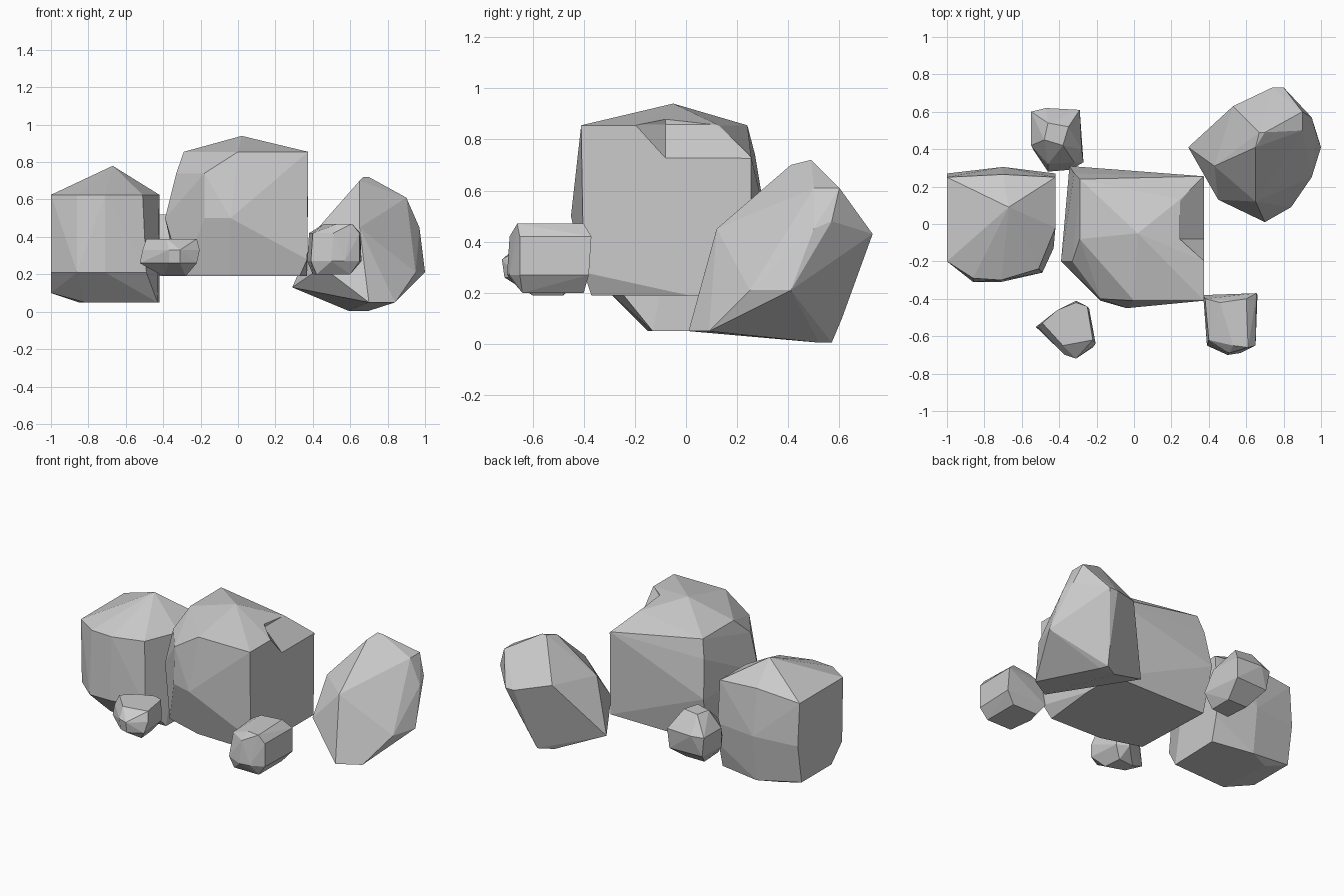
import bpy, bmesh


def rock(name, layers):
    """Faceted stone: hull wrapped around a stack of horizontal cross-sections."""
    bm = bmesh.new()
    for z, outline in layers:
        for x, y in outline:
            bm.verts.new((x, y, z))
    bmesh.ops.convex_hull(bm, input=bm.verts[:])
    loose = [v for v in bm.verts if not v.link_faces]
    bmesh.ops.delete(bm, geom=loose, context='VERTS')
    bmesh.ops.dissolve_limit(bm, angle_limit=0.06, verts=bm.verts[:], edges=bm.edges[:])
    bmesh.ops.recalc_face_normals(bm, faces=bm.faces[:])
    me = bpy.data.meshes.new(name)
    bm.to_mesh(me)
    bm.free()
    ob = bpy.data.objects.new(name, me)
    bpy.context.collection.objects.link(ob)
    return ob


# Large central boulder
center = rock("center_boulder", [
    (0.19, [(0.33, -0.37), (-0.04, -0.36), (-0.30, -0.28), (-0.32, 0.26),
            (0.04, 0.26), (0.37, 0.255), (0.37, 0.01), (0.32, -0.09)]),
    (0.28, [(0.37, -0.40), (0.37, -0.08)]),
    (0.50, [(-0.04, -0.45), (-0.18, -0.41), (-0.39, -0.2), (-0.345, 0.31), (0.375, -0.41)]),
    (0.74, [(-0.18, -0.40), (-0.33, -0.2), (-0.32, 0.27)]),
    (0.73, [(0.04, 0.26), (0.375, 0.255)]),
    (0.855, [(0.375, -0.41), (0.0, -0.41), (-0.29, -0.08), (-0.29, 0.24),
             (0.04, 0.16), (0.245, 0.13), (0.375, -0.2)]),
    (0.94, [(0.02, -0.05)])])

# Chip knocked off its top right edge
chip = rock("chip_cutter", [
    (0.725, [(0.376, -0.08), (0.376, 0.26), (0.45, -0.08), (0.45, 0.26)]),
    (0.858, [(0.376, -0.2), (0.45, -0.2), (0.245, -0.08), (0.245, 0.13)]),
    (1.0, [(0.45, -0.2), (0.376, -0.2), (0.245, -0.08), (0.245, 0.13), (0.45, 0.26)])])
chip.hide_render = True
chip.hide_viewport = True
cut = center.modifiers.new("chip", 'BOOLEAN')
cut.operation = 'DIFFERENCE'
cut.solver = 'EXACT'
cut.object = chip

# Left boulder with a peaked top
rock("left_boulder", [
    (0.05, [(-0.82, -0.15), (-0.43, -0.13), (-0.42, 0.22), (-0.70, 0.27), (-0.85, 0.2)]),
    (0.10, [(-1.0, -0.08), (-1.0, 0.23)]),
    (0.21, [(-1.0, -0.19), (-0.86, -0.31), (-0.71, -0.31), (-0.49, -0.26),
            (-0.42, -0.02), (-0.42, 0.26), (-0.70, 0.29)]),
    (0.35, [(-0.70, 0.305), (-0.42, 0.27), (-1.0, 0.27)]),
    (0.625, [(-1.0, -0.2), (-0.86, -0.29), (-0.71, -0.30), (-0.51, -0.24),
             (-0.42, -0.02), (-0.42, 0.25), (-1.0, 0.25)]),
    (0.65, [(-0.95, 0.14), (-0.70, 0.265)]),
    (0.66, [(-0.89, -0.16)]),
    (0.78, [(-0.67, 0.09)])])

# Right boulder, leaning
rock("right_boulder", [
    (0.005, [(0.59, 0.52), (0.68, 0.57), (0.70, 0.52)]),
    (0.05, [(0.70, 0.01), (0.84, 0.09)]),
    (0.10, [(0.70, 0.61)]),
    (0.13, [(0.29, 0.41)]),
    (0.21, [(1.0, 0.41), (0.95, 0.25)]),
    (0.24, [(0.45, 0.13)]),
    (0.31, [(0.85, 0.26)]),
    (0.45, [(0.65, 0.12), (0.43, 0.31), (0.97, 0.50)]),
    (0.43, [(0.74, 0.73), (0.80, 0.73)]),
    (0.48, [(0.53, 0.63), (0.95, 0.57)]),
    (0.61, [(0.90, 0.60), (0.90, 0.50)]),
    (0.70, [(0.65, 0.41)]),
    (0.72, [(0.67, 0.49), (0.70, 0.49)])])

# Small stone in front right
rock("front_right_stone", [
    (0.20, [(0.42, -0.64), (0.40, -0.48), (0.42, -0.40), (0.60, -0.40), (0.60, -0.64)]),
    (0.27, [(0.39, -0.65), (0.37, -0.38), (0.50, -0.70), (0.57, -0.69),
            (0.65, -0.65), (0.66, -0.38)]),
    (0.42, [(0.38, -0.40), (0.40, -0.62), (0.51, -0.69), (0.59, -0.67),
            (0.65, -0.65), (0.655, -0.37)]),
    (0.47, [(0.46, -0.42), (0.53, -0.65), (0.61, -0.66), (0.60, -0.40)])])

# Small stone in front left
rock("front_left_stone", [
    (0.19, [(-0.40, -0.56), (-0.40, -0.49), (-0.29, -0.48), (-0.28, -0.60)]),
    (0.26, [(-0.525, -0.55), (-0.37, -0.69), (-0.31, -0.71), (-0.22, -0.66),
            (-0.24, -0.45), (-0.31, -0.41)]),
    (0.33, [(-0.51, -0.55), (-0.37, -0.70), (-0.31, -0.72), (-0.205, -0.64)]),
    (0.39, [(-0.49, -0.53), (-0.38, -0.65), (-0.22, -0.62), (-0.25, -0.44),
            (-0.31, -0.42), (-0.41, -0.46)])])

# Small stone at the back left
rock("back_left_stone", [
    (0.19, [(-0.46, 0.32), (-0.33, 0.33), (-0.33, 0.48), (-0.47, 0.48)]),
    (0.28, [(-0.46, 0.28), (-0.34, 0.29), (-0.27, 0.33), (-0.54, 0.40),
            (-0.53, 0.59), (-0.30, 0.60)]),
    (0.41, [(-0.46, 0.32), (-0.32, 0.33), (-0.55, 0.42), (-0.55, 0.60),
            (-0.47, 0.62), (-0.29, 0.61), (-0.28, 0.40)]),
    (0.52, [(-0.48, 0.45), (-0.38, 0.42), (-0.35, 0.52), (-0.46, 0.54)])])
